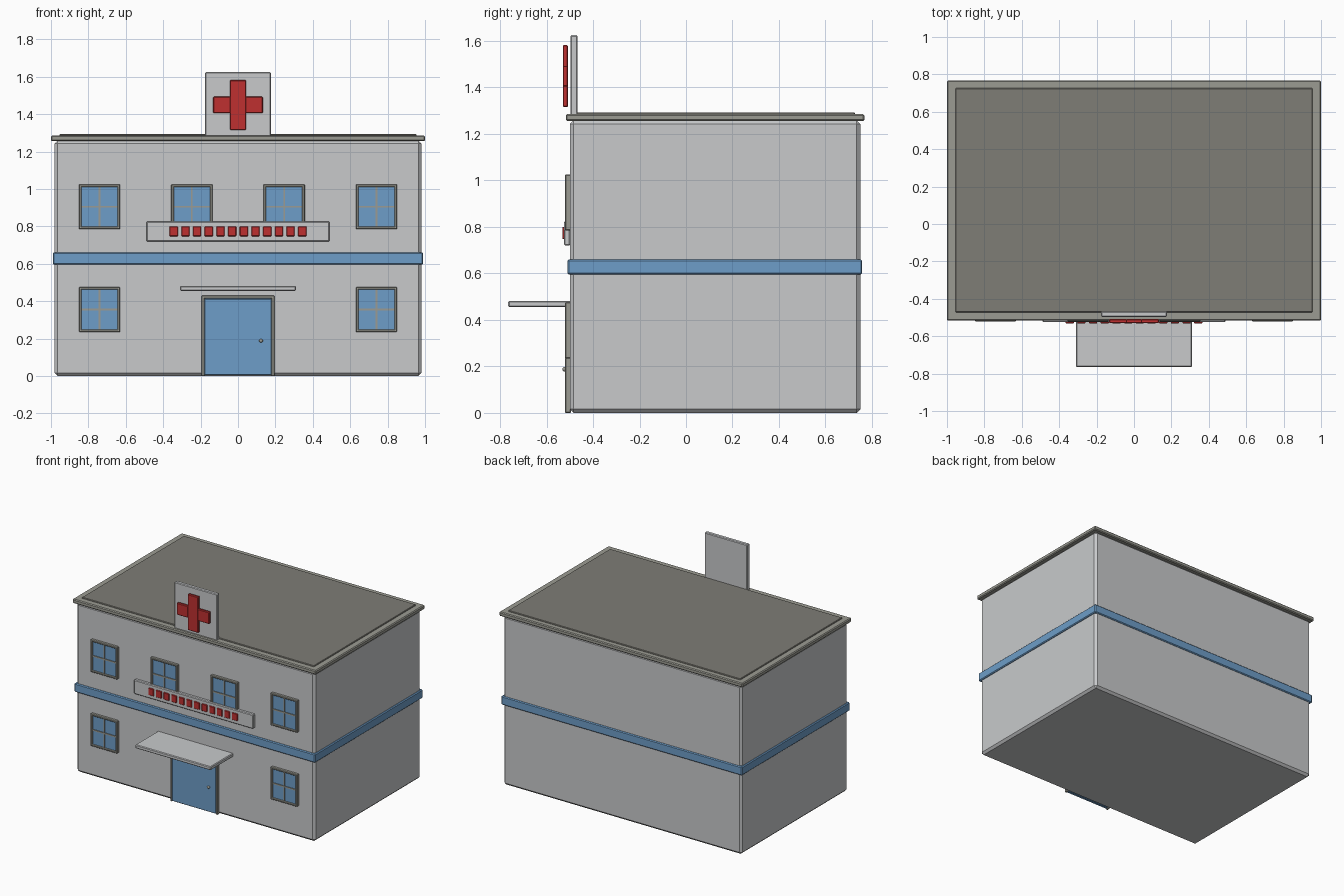
import bpy

if "Cube" in bpy.data.objects:
    bpy.data.objects.remove(bpy.data.objects["Cube"], do_unlink=True)


def material(name, color):
    mat = bpy.data.materials.new(name)
    mat.use_nodes = True
    mat.diffuse_color = (*color, 1)
    mat.node_tree.nodes["Principled BSDF"].inputs["Base Color"].default_value = (*color, 1)
    return mat


WALL = material("pale grey wall", (0.58, 0.59, 0.60))
TRIM = material("warm grey trim", (0.33, 0.33, 0.29))
ROOF = material("dark grey roof", (0.21, 0.205, 0.18))
BLUE = material("soft blue", (0.155, 0.34, 0.58))
RED = material("sign red", (0.52, 0.03, 0.03))


def box(name, x, y, z, mat, bevel=0.0):
    """Box from (low, high) ranges with an optional single chamfer."""
    ranges = (x, y, z)
    bpy.ops.mesh.primitive_cube_add(size=1, location=[(a + b) / 2 for a, b in ranges])
    obj = bpy.context.object
    obj.name = name
    obj.scale = [b - a for a, b in ranges]
    bpy.ops.object.transform_apply(location=False, rotation=False, scale=True)
    obj.data.materials.append(mat)
    if bevel:
        mod = obj.modifiers.new("chamfer", "BEVEL")
        mod.width = bevel
        mod.segments = 1
    return obj


def window(name, cx, z0):
    """Glazed window with a raised frame and a cross of glazing bars."""
    w, h, t = 0.11, 0.24, 0.014
    front, back = -0.52, -0.495
    z1, cz = z0 + h, z0 + h / 2
    box(name + "_glass", (cx - w + t, cx + w - t), (-0.511, back), (z0 + t, z1 - t), BLUE)
    for side, x0 in (("right", cx - w), ("left", cx + w - t)):
        box(f"{name}_{side}_jamb", (x0, x0 + t), (front, back), (z0, z1), TRIM, 0.003)
    for part, zb in (("sill", z0), ("head", z1 - t)):
        box(f"{name}_{part}", (cx - w, cx + w), (front, back), (zb, zb + t), TRIM, 0.003)
    box(name + "_upright_bar", (cx - 0.005, cx + 0.005), (-0.516, back), (z0 + t, z1 - t), TRIM)
    box(name + "_cross_bar", (cx - w + t, cx + w - t), (-0.516, back), (cz - 0.005, cz + 0.005), TRIM)


# Building shell, floor band and roof
box("building_walls", (-0.98, 0.98), (-0.5, 0.75), (0, 1.258), WALL, 0.016)
box("floor_band", (-0.99, 0.99), (-0.51, 0.758), (0.595, 0.66), BLUE, 0.006)
box("roof_cornice", (-1, 1), (-0.517, 0.767), (1.255, 1.286), TRIM, 0.006)
box("roof_deck", (-0.955, 0.955), (-0.472, 0.727), (1.27, 1.293), ROOF, 0.004)

# Windows on both floors
for i, cx in enumerate((-0.74, -0.247, 0.247, 0.74)):
    window(f"upper_window_{i + 1}", cx, 0.785)
for side, cx in (("right", -0.74), ("left", 0.74)):
    window(f"lower_{side}_window", cx, 0.235)

# Entrance door, frame and canopy
for side, x0 in (("right", -0.195), ("left", 0.18)):
    box(f"door_{side}_jamb", (x0, x0 + 0.015), (-0.52, -0.495), (0, 0.43), TRIM, 0.003)
box("door_head", (-0.195, 0.195), (-0.52, -0.495), (0.413, 0.43), TRIM, 0.003)
box("door", (-0.18, 0.18), (-0.518, -0.495), (0.004, 0.413), BLUE, 0.003)
box("door_panel", (-0.125, 0.125), (-0.521, -0.51), (0.235, 0.355), BLUE)
bpy.ops.mesh.primitive_uv_sphere_add(segments=12, ring_count=8, radius=0.01, location=(0.123, -0.522, 0.188))
knob = bpy.context.object
knob.name = "door_knob"
knob.data.materials.append(TRIM)
bpy.ops.object.shade_smooth()
box("entrance_canopy", (-0.31, 0.31), (-0.765, -0.495), (0.455, 0.482), WALL, 0.005)

# Front sign with a row of red blocks
box("sign_board", (-0.49, 0.49), (-0.525, -0.498), (0.72, 0.825), WALL, 0.005)
for i in range(12):
    cx = (i - 5.5) * 0.0625
    box(f"sign_block_{i + 1}", (cx - 0.022, cx + 0.022), (-0.532, -0.515), (0.747, 0.8), RED, 0.003)

# Rooftop board with a red cross
box("roof_board", (-0.176, 0.176), (-0.497, -0.467), (1.27, 1.625), WALL, 0.005)
box("cross_upright", (-0.044, 0.044), (-0.53, -0.508), (1.315, 1.582), RED, 0.004)
for side, x in (("right", (-0.133, -0.04)), ("left", (0.04, 0.133))):
    box(f"cross_{side}_arm", x, (-0.53, -0.508), (1.405, 1.493), RED, 0.004)
